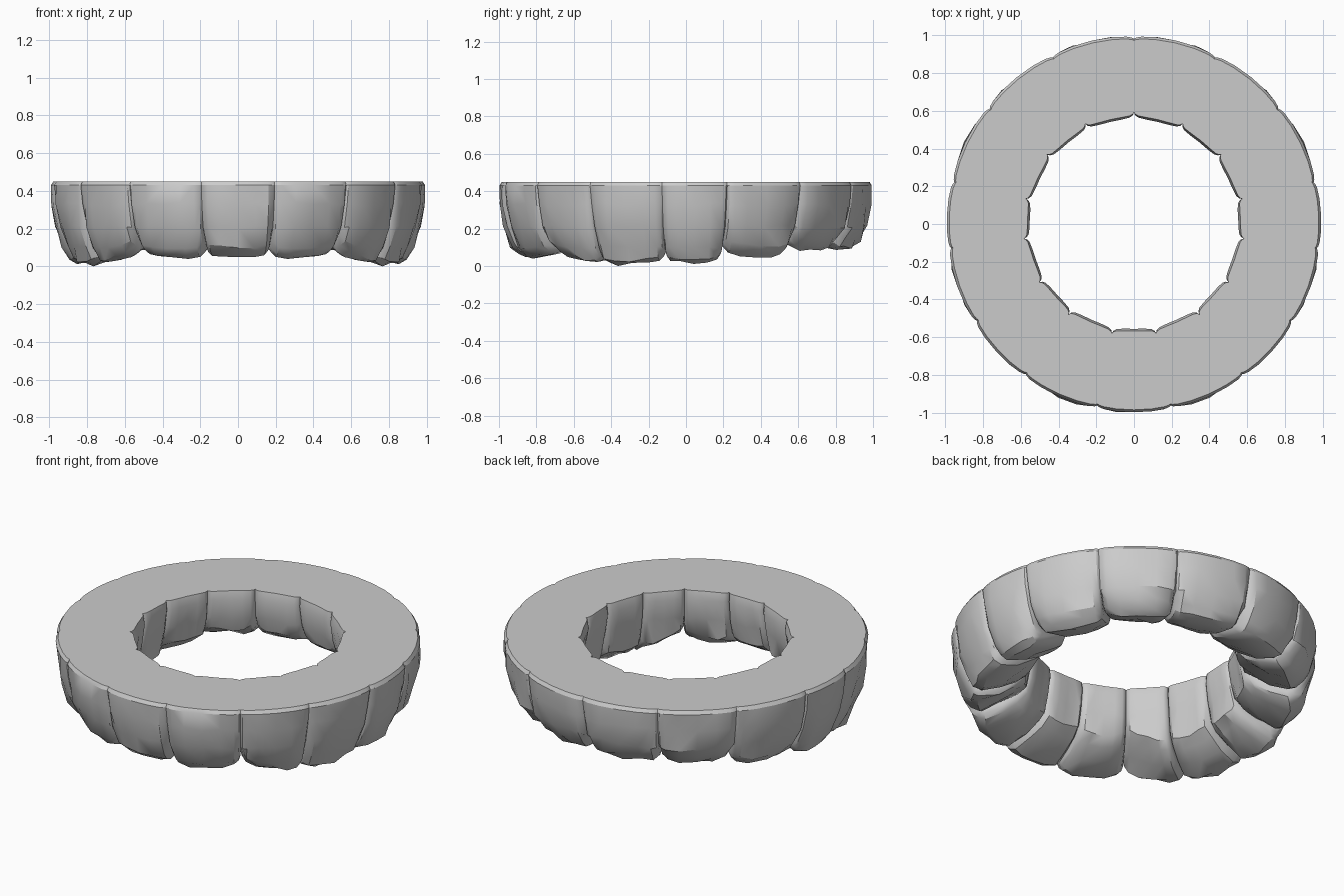
import bpy, bmesh, math, random

if "Cube" in bpy.data.objects:
    bpy.data.objects.remove(bpy.data.objects["Cube"])

TOP = 0.45
# stones of the right half: start angle, end angle, bottom z at start, bottom z at end
STONES = [(-101.5, -78.5, 0.045, 0.045), (-78.5, -54, 0.035, 0.05),
          (-54, -31.5, 0.08, -0.01), (-31.5, -7.5, 0.0, 0.015),
          (-7.5, 13, 0.015, 0.025), (13, 38.5, 0.06, 0.05),
          (38.5, 64, 0.09, 0.085), (64, 90, 0.075, 0.085)]
# position along the stone, and how far its skin is pulled in there
STATIONS = [(0, 1), (0.025, 0.6), (0.09, 0.25), (0.26, 0.04), (0.5, 0),
            (0.74, 0.04), (0.91, 0.25), (0.975, 0.6), (1, 1)]


def profile(zb, k):
    """Cross-section (r, z) from the top outer edge, round the bottom, to the inner edge."""
    z = zb + 0.06 * k
    return [(0.98 - 0.012 * k, TOP), (0.993 - 0.016 * k, TOP - 0.02),
            (0.99 - 0.03 * k, 0.33), (0.97 - 0.04 * k, 0.21),
            (0.93 - 0.045 * k, max(0.1, z + 0.055)), (0.895 - 0.04 * k, z + 0.017),
            (0.85 - 0.02 * k, z), (0.74, z + 0.03), (0.65 + 0.015 * k, z + 0.075),
            (0.595 + 0.03 * k, z + 0.12), (0.572 + 0.034 * k, 0.28),
            (0.553 + 0.034 * k, TOP - 0.05), (0.565 + 0.024 * k, TOP)]


def make_stone(name, stone, side, seed):
    a0, a1, z0, z1 = stone
    rng = random.Random(seed)
    bm = bmesh.new()
    rings = []
    for u, k in STATIONS:
        ang = math.radians(a0 + (a1 - a0) * u)
        ring = []
        for i, (r, z) in enumerate(profile(z0 + (z1 - z0) * u, k)):
            # chiselled unevenness, kept off the flat top and the joints
            if 1 < i < 11 and 0 < u < 1:
                n = 0.011 * (1 - k)
                r += rng.uniform(-n, n)
                z += rng.uniform(-n, n)
            ring.append(bm.verts.new((side * r * math.cos(ang), r * math.sin(ang) * 1.005,
                                      max(0, z))))
        rings.append(ring)
    n = len(rings[0])
    for p, q in zip(rings, rings[1:]):
        for i in range(n):
            j = (i + 1) % n
            bm.faces.new((p[i], p[j], q[j], q[i]))
    bm.faces.new(rings[0])
    bm.faces.new(rings[-1][::-1])
    bmesh.ops.recalc_face_normals(bm, faces=bm.faces)
    mesh = bpy.data.meshes.new(name)
    bm.to_mesh(mesh)
    bm.free()
    ob = bpy.data.objects.new(name, mesh)
    bpy.context.collection.objects.link(ob)
    return ob


# front stone, then mirrored pairs round to the back
stones = [make_stone("front_stone", STONES[0], 1, 1)]
for i, s in enumerate(STONES[1:], 1):
    for side, label in ((1, "right"), (-1, "left")):
        stones.append(make_stone(f"{label}_stone_{i}", s, side, i + 10))

bpy.ops.object.select_all(action='DESELECT')
for ob in stones:
    ob.select_set(True)
bpy.context.view_layer.objects.active = stones[0]
bpy.ops.object.shade_smooth_by_angle(angle=math.radians(30))
